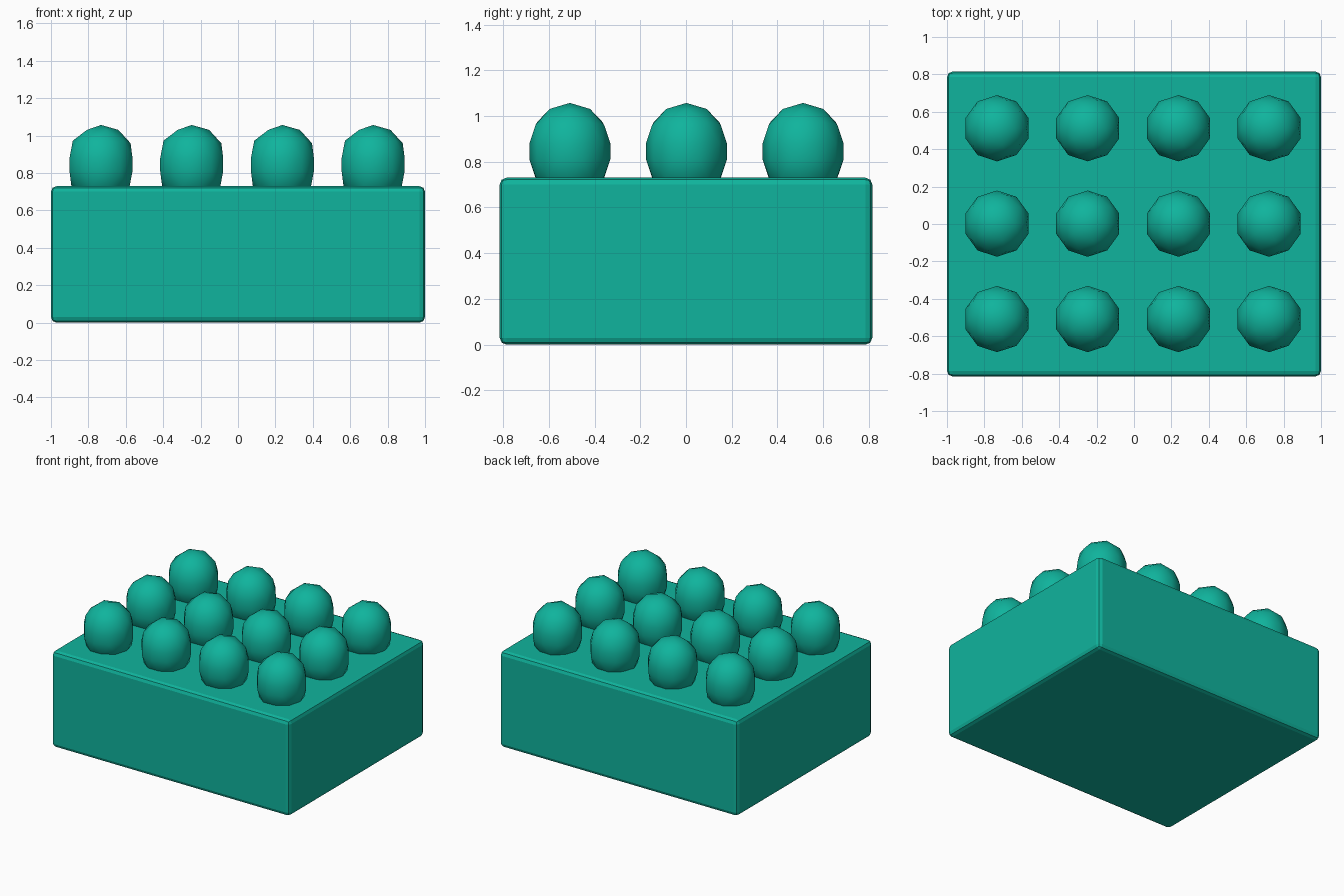
import bpy
import bmesh

cube = bpy.data.objects.get("Cube")
if cube:
    bpy.data.objects.remove(cube, do_unlink=True)

teal = bpy.data.materials.new("teal")
teal.use_nodes = True
teal.diffuse_color = (0.005, 0.456, 0.337, 1)
teal.node_tree.nodes["Principled BSDF"].inputs["Base Color"].default_value = teal.diffuse_color


def finish(bm, name):
    """Turn a bmesh into a mesh in the one colour."""
    mesh = bpy.data.meshes.new(name)
    bm.to_mesh(mesh)
    bm.free()
    mesh.materials.append(teal)
    return mesh


def add(name, mesh, location=(0, 0, 0)):
    obj = bpy.data.objects.new(name, mesh)
    obj.location = location
    bpy.context.collection.objects.link(obj)
    return obj


# Block with softly bevelled edges
BLOCK_SIZE = (2.0, 1.63, 0.73)
bm = bmesh.new()
bmesh.ops.create_cube(bm, size=1)
bmesh.ops.scale(bm, vec=BLOCK_SIZE, verts=bm.verts)
bmesh.ops.bevel(bm, geom=bm.edges[:], offset=0.03, segments=2,
                profile=0.5, affect='EDGES')
add("block", finish(bm, "block"), (0, 0, BLOCK_SIZE[2] / 2))

# Rounded stud: a coarse ball cut at its equator and stretched apart
RADIUS, STRETCH = 0.177, 0.07
bm = bmesh.new()
bmesh.ops.create_icosphere(bm, subdivisions=2, radius=RADIUS)
equator = [e for e in bm.edges if all(abs(v.co.z) < 1e-4 for v in e.verts)]
bmesh.ops.split_edges(bm, edges=equator)
lower = {v for f in bm.faces if f.calc_center_median().z < 0 for v in f.verts}
bmesh.ops.translate(bm, vec=(0, 0, -STRETCH), verts=list(lower))
rims = [e for e in bm.edges if e.is_boundary]
bmesh.ops.bridge_loops(bm, edges=rims)
bmesh.ops.recalc_face_normals(bm, faces=bm.faces[:])
for face in bm.faces:
    face.smooth = True
stud_mesh = finish(bm, "stud")

# Grid of studs, partly sunk in the block
for row in range(3):
    for col in range(4):
        x = -0.005 + (col - 1.5) * 0.485
        y = 0.002 + (row - 1) * 0.51
        add(f"stud_{row + 1}_{col + 1}", stud_mesh, (x, y, 0.88))
